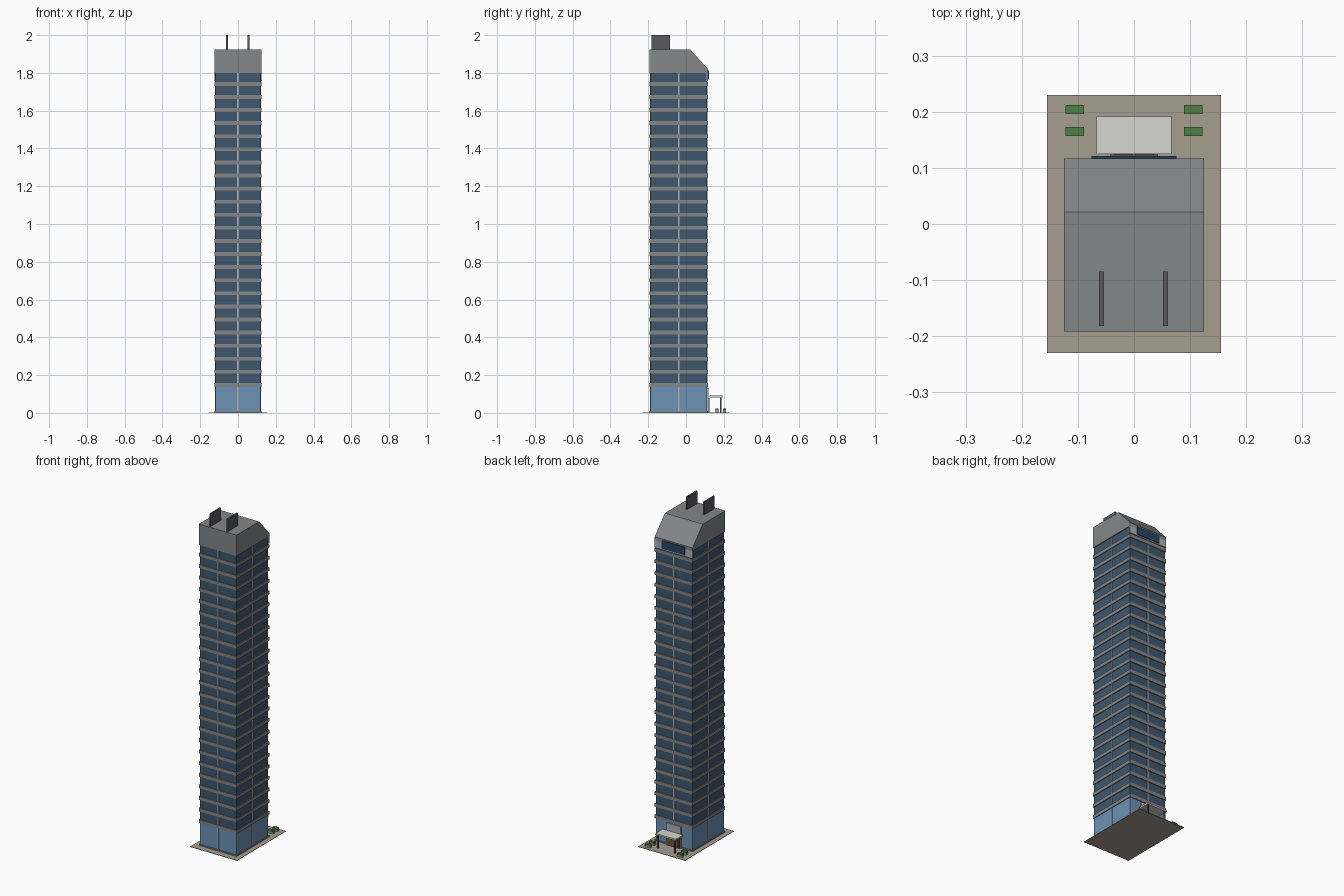
import bpy, bmesh

if "Cube" in bpy.data.objects:
    bpy.data.objects.remove(bpy.data.objects["Cube"])


def mat(name, r, g, b):
    m = bpy.data.materials.new(name)
    m.diffuse_color = (r, g, b, 1)
    m.use_nodes = True
    m.node_tree.nodes["Principled BSDF"].inputs["Base Color"].default_value = m.diffuse_color
    return m


CONCRETE = mat("concrete", 0.23, 0.24, 0.25)
GLASS = mat("dark_glass", 0.05, 0.095, 0.15)
LOBBY = mat("lobby_glass", 0.15, 0.29, 0.46)
PAVING = mat("paving", 0.38, 0.34, 0.28)
LIGHT = mat("light_metal", 0.68, 0.68, 0.64)
PALE = mat("pale_panel", 0.42, 0.45, 0.47)
DARK = mat("dark_metal", 0.1, 0.1, 0.11)
NAVY = mat("navy_panel", 0.02, 0.06, 0.13)
WOOD = mat("door_brown", 0.16, 0.08, 0.04)
GREEN = mat("hedge_green", 0.08, 0.22, 0.06)


def finish(name, bm, material):
    me = bpy.data.meshes.new(name)
    bmesh.ops.recalc_face_normals(bm, faces=bm.faces)
    bm.to_mesh(me)
    bm.free()
    me.materials.append(material)
    ob = bpy.data.objects.new(name, me)
    bpy.context.collection.objects.link(ob)
    return ob


def box(name, x, y, z, material):
    """Box from (min, max) ranges on each axis."""
    bm = bmesh.new()
    bmesh.ops.create_cube(bm, size=1)
    for v in bm.verts:
        v.co = [r[0] if c < 0 else r[1] for c, r in zip(v.co, (x, y, z))]
    return finish(name, bm, material)


def extrude_x(name, profile, half, material):
    """Extrude a y-z profile symmetrically along x."""
    bm = bmesh.new()
    face = bm.faces.new([bm.verts.new((-half, y, z)) for y, z in profile])
    ext = bmesh.ops.extrude_face_region(bm, geom=[face])
    for v in ext["geom"]:
        if isinstance(v, bmesh.types.BMVert):
            v.co.x = half
    return finish(name, bm, material)


W, F, B = 0.125, -0.192, 0.117      # half width, front y, back y
IN = 0.005                          # glass setback
MID = (F + B) / 2

# Ground plate and tower core
box("plaza", (-0.155, 0.155), (-0.23, 0.23), (0, 0.003), PAVING)
box("base_curb", (-W, W), (F, B), (0.003, 0.01), CONCRETE)
box("lobby_walls", (-W + IN, W - IN), (F + IN, B - IN), (0.01, 0.14), LOBBY)
box("glass_shaft", (-W + IN, W - IN), (F + IN, B - IN), (0.14, 1.80), GLASS)

# Floor bands
floors, first, step = 24, 0.148, 0.0693
for i in range(floors):
    z = first + i * step
    box(f"floor_band_{i + 1}", (-W, W), (F, B), (z - 0.01, z + 0.01), CONCRETE)

# Central mullions on all four faces
m = 0.004
box("mullion_front", (-m, m), (F + 0.002, F + IN), (0.01, 1.80), PALE)
box("mullion_back", (-m, m), (B - IN, B - 0.002), (0.13, 1.76), PALE)
for s, side in ((1, "right"), (-1, "left")):
    xs = sorted((s * (W - IN), s * (W - 0.002)))
    box("mullion_" + side, xs, (MID - m, MID + m), (0.01, 1.80), PALE)

# Sloped crown, back parapet panel and inset display
extrude_x("crown", [(F, 1.80), (F, 1.925), (0.021, 1.925), (B, 1.82), (B, 1.80)],
          W, CONCRETE)
box("crown_back_panel", (-W, W), (B - 0.008, B), (1.758, 1.815), PALE)
box("crown_display", (-0.076, 0.076), (B - 0.002, 0.121), (1.764, 1.812), NAVY)

# Roof fins
for x, side in ((-0.058, "left"), (0.056, "right")):
    box("roof_fin_" + side, (x - 0.0045, x + 0.0045), (-0.182, -0.085),
        (1.92, 2.0), DARK)

# Entrance: surround, doors and canopy
box("entrance_surround", (-0.048, 0.048), (B - IN, 0.119), (0.003, 0.132), PALE)
box("entrance_frame", (-0.043, 0.043), (0.117, 0.124), (0.003, 0.08), DARK)
for s, side in ((1, "right"), (-1, "left")):
    xs = sorted((s * 0.002, s * 0.036))
    box("door_" + side, xs, (0.122, 0.1255), (0.003, 0.073), WOOD)
    xs = sorted((s * 0.052, s * 0.060))
    box("canopy_post_" + side, xs, (0.180, 0.188), (0.003, 0.083), DARK)
box("canopy_roof", (-0.067, 0.067), (0.125, 0.192), (0.082, 0.091), LIGHT)

# Planters with hedges
for s, side in ((1, "right"), (-1, "left")):
    for y, row in ((0.165, "inner"), (0.204, "outer")):
        x = s * 0.106
        box(f"planter_{row}_{side}", (x - 0.0165, x + 0.0165),
            (y - 0.0075, y + 0.0075), (0.003, 0.013), PAVING)
        box(f"hedge_{row}_{side}", (x - 0.0165, x + 0.0165),
            (y - 0.008, y + 0.008), (0.012, 0.023), GREEN)
